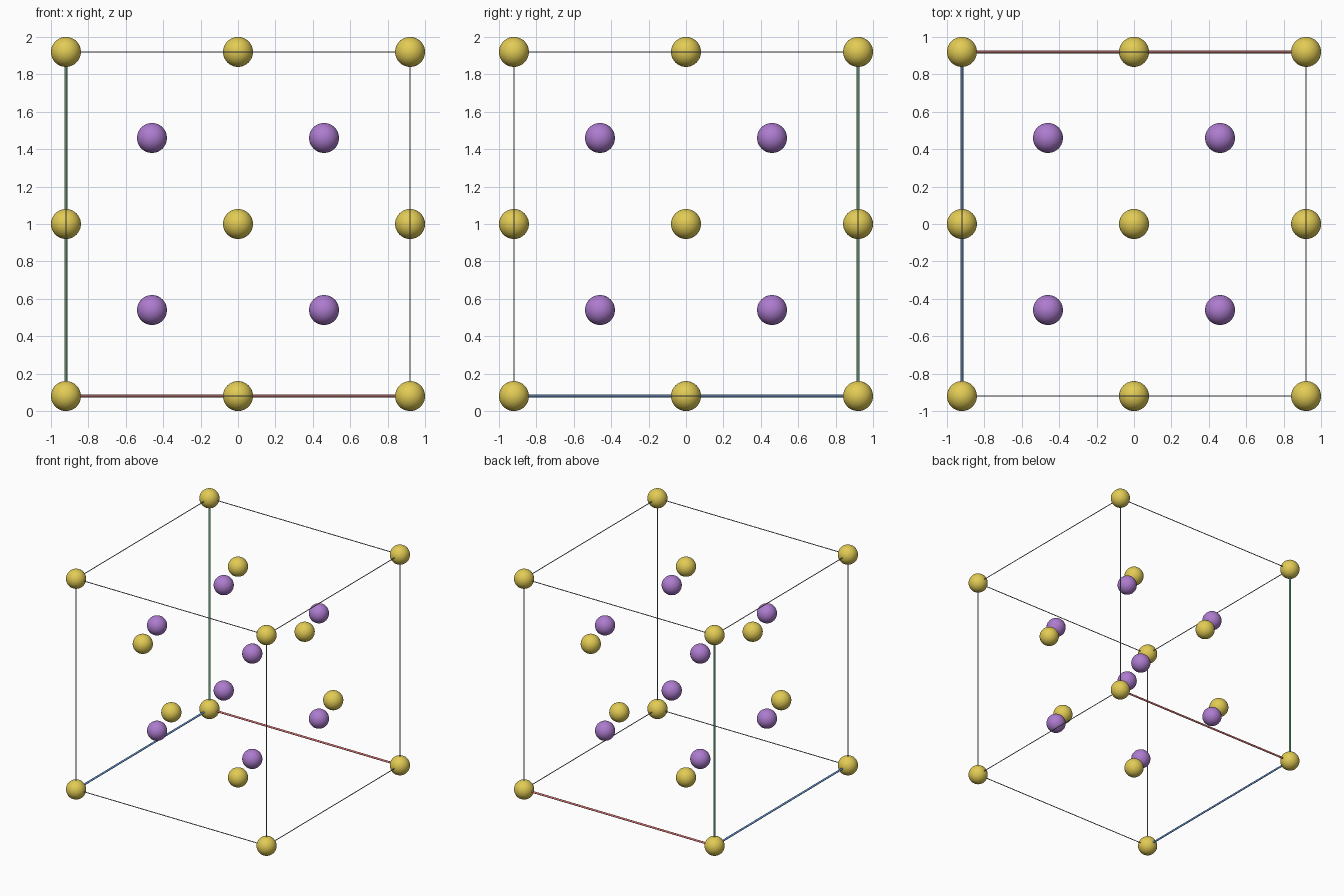
import bpy
from itertools import product
from mathutils import Vector

if "Cube" in bpy.data.objects:
    bpy.data.objects.remove(bpy.data.objects["Cube"])

R = 0.08             # atom radius
H = 1 - R            # half the cell edge
MID = Vector((0, 0, 1))


def material(name, rgb):
    m = bpy.data.materials.new(name)
    m.diffuse_color = (*rgb, 1)
    m.use_nodes = True
    m.node_tree.nodes["Principled BSDF"].inputs["Base Color"].default_value = m.diffuse_color
    return m


gold = material("gold", (0.76, 0.60, 0.09))
purple = material("purple", (0.42, 0.20, 0.62))
grey = material("grey", (0.32, 0.34, 0.37))
red = material("red", (0.90, 0.22, 0.22))
green = material("green", (0.27, 0.70, 0.38))
blue = material("blue", (0.18, 0.42, 0.90))


def atom(name, pos, mat):
    bpy.ops.mesh.primitive_uv_sphere_add(segments=40, ring_count=24, radius=R,
                                         location=MID + Vector(pos))
    o = bpy.context.object
    o.name = name
    o.data.materials.append(mat)
    bpy.ops.object.shade_smooth()


def rod(name, a, b, radius, mat):
    a, b = MID + Vector(a), MID + Vector(b)
    d = b - a
    bpy.ops.mesh.primitive_cylinder_add(vertices=12, radius=radius, depth=d.length,
                                        location=(a + b) / 2)
    o = bpy.context.object
    o.name = name
    o.rotation_euler = d.to_track_quat('Z', 'Y').to_euler()
    o.data.materials.append(mat)
    bpy.ops.object.shade_smooth_by_angle()


# Corner atoms, and the inner atoms at half that distance
for s in product((-1, 1), repeat=3):
    atom("corner_atom", Vector(s) * H, gold)
    atom("inner_atom", Vector(s) * H / 2, purple)

# Face-centre atoms
for axis, s in product(range(3), (-1, 1)):
    p = Vector()
    p[axis] = s * H
    atom("face_atom", p, gold)

# Cell edges: the three meeting at the origin corner are thicker coloured axes
origin = (-1, 1, -1)
axes = (("axis_x", red), ("axis_y", blue), ("axis_z", green))
for axis in range(3):
    others = [i for i in range(3) if i != axis]
    for s in product((-1, 1), repeat=2):
        a = Vector()
        a[others[0]], a[others[1]] = s[0] * H, s[1] * H
        b = a.copy()
        a[axis], b[axis] = -H, H
        if all(s[k] == origin[others[k]] for k in range(2)):
            rod(axes[axis][0], a, b, 0.008, axes[axis][1])
        else:
            rod("cell_edge", a, b, 0.0035, grey)
